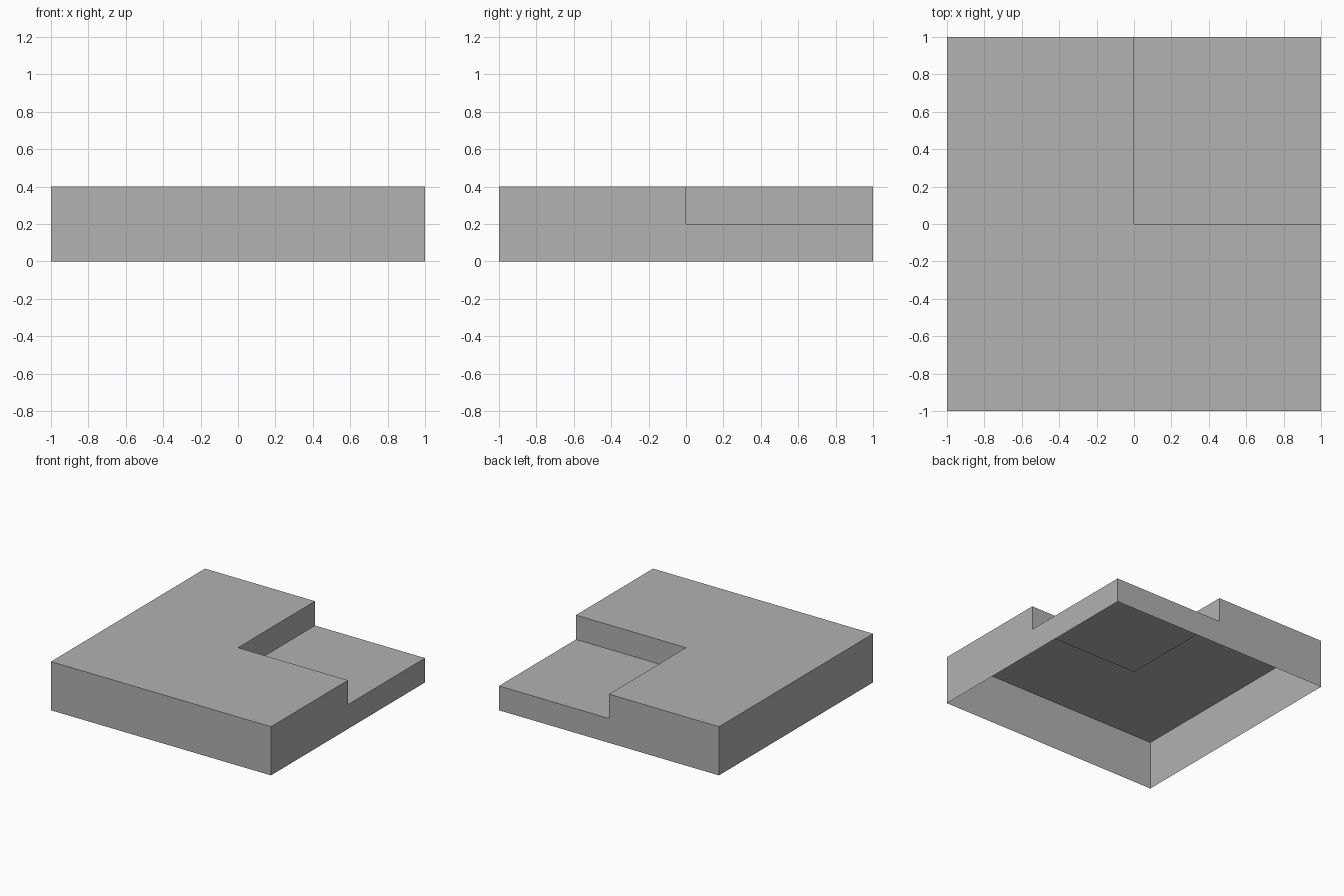
import bpy, bmesh
from mathutils import Vector

cube = bpy.data.objects.get("Cube")
if cube:
    bpy.data.objects.remove(cube, do_unlink=True)

HEIGHT = 0.4
STEP = 0.2

# Plain grey material
grey = bpy.data.materials.new("plain_grey")
grey.use_nodes = True
colour = (0.445, 0.445, 0.445, 1)
grey.diffuse_color = colour
grey.node_tree.nodes["Principled BSDF"].inputs["Base Color"].default_value = colour

# Thin slab shell, open underneath
bm = bmesh.new()
bmesh.ops.create_cube(bm, size=2)
bmesh.ops.scale(bm, vec=(1, 1, HEIGHT / 2), verts=bm.verts)
bmesh.ops.translate(bm, vec=(0, 0, HEIGHT / 2), verts=bm.verts)
bm.normal_update()
bmesh.ops.delete(bm, geom=[f for f in bm.faces if f.normal.z < -0.5], context="FACES")

# Cut lines around the back corner
for co, no in (((0, 0, 0), (1, 0, 0)), ((0, 0, 0), (0, 1, 0)), ((0, 0, STEP), (0, 0, 1))):
    bmesh.ops.bisect_plane(bm, geom=bm.verts[:] + bm.edges[:] + bm.faces[:],
                           plane_co=co, plane_no=no)
bm.normal_update()

# Push the corner's three faces inwards to form the stepped notch
corner = []
for f in bm.faces:
    c = f.calc_center_median()
    if c.x > 0 and c.y > 0 and c.z > STEP:
        corner.append(f)
for f in corner:
    inward = -f.normal.copy()
    part = bmesh.ops.split(bm, geom=[f])["geom"]
    shift = Vector((inward.x, inward.y, inward.z * (HEIGHT - STEP)))
    bmesh.ops.translate(bm, vec=shift,
                        verts=[v for v in part if isinstance(v, bmesh.types.BMVert)])
bmesh.ops.remove_doubles(bm, verts=bm.verts, dist=0.001)
bmesh.ops.dissolve_limit(bm, angle_limit=0.02, verts=bm.verts, edges=bm.edges)

mesh = bpy.data.meshes.new("notched_slab")
bm.to_mesh(mesh)
bm.free()
mesh.materials.append(grey)
slab = bpy.data.objects.new("notched_slab", mesh)
bpy.context.collection.objects.link(slab)
